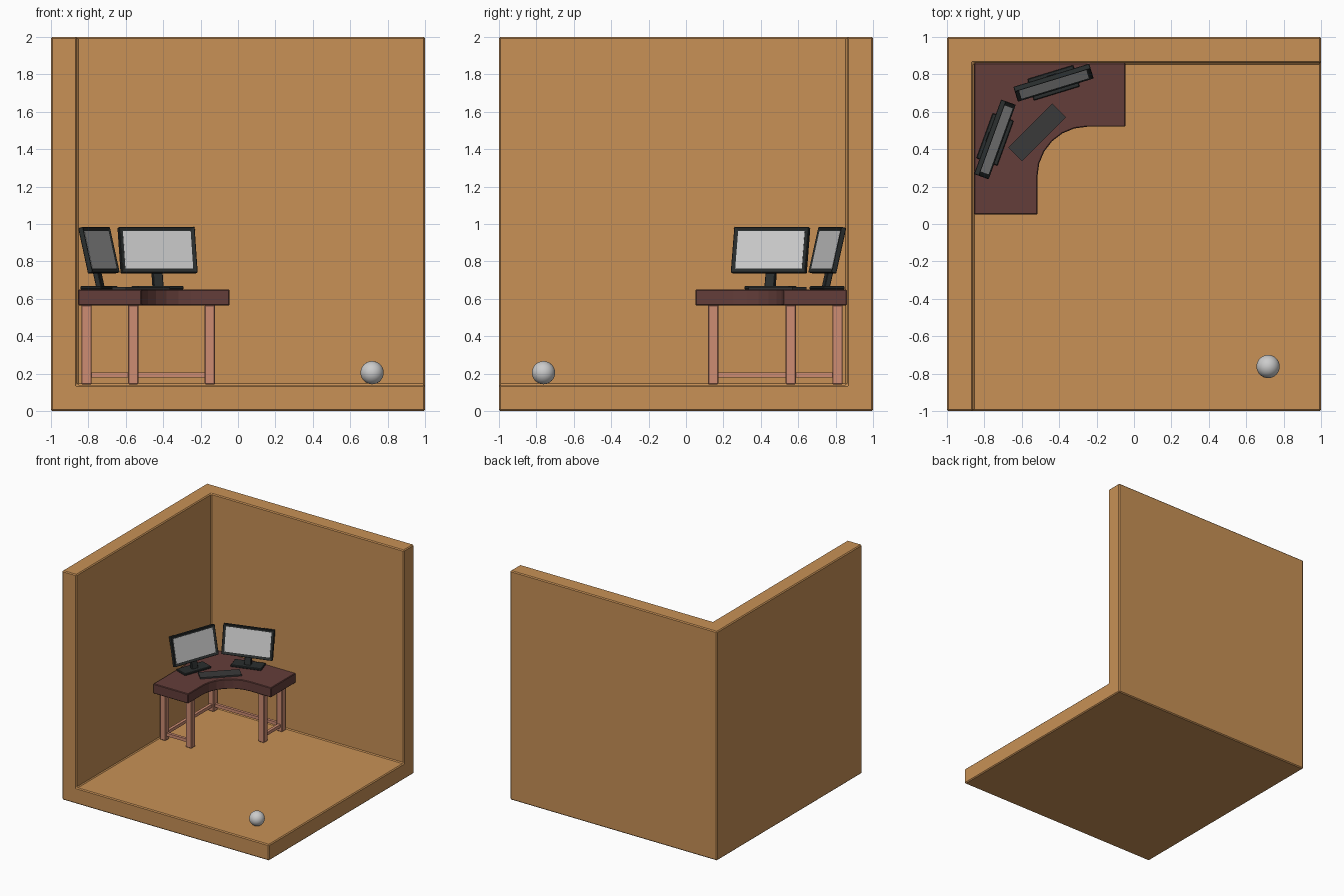
import bpy, bmesh
from math import radians, cos, sin, pi
from mathutils import Matrix, Vector

if "Cube" in bpy.data.objects:
    bpy.data.objects.remove(bpy.data.objects["Cube"])


def material(name, r, g, b):
    m = bpy.data.materials.new(name)
    m.diffuse_color = (r, g, b, 1)
    m.use_nodes = True
    m.node_tree.nodes["Principled BSDF"].inputs["Base Color"].default_value = m.diffuse_color
    return m


ROOM = material("warm_wood", 0.578, 0.283, 0.093)
DESK = material("dark_wood", 0.127, 0.048, 0.042)
LEG = material("pink_wood", 0.61, 0.262, 0.171)
DARK = material("black_plastic", 0.023, 0.027, 0.027)
KEYS = material("charcoal", 0.042, 0.042, 0.042)


def finish(name, bm, mat=None, bevel=0.0, matrix=Matrix()):
    bmesh.ops.recalc_face_normals(bm, faces=bm.faces)
    me = bpy.data.meshes.new(name)
    bm.to_mesh(me)
    bm.free()
    ob = bpy.data.objects.new(name, me)
    ob.matrix_world = matrix
    bpy.context.collection.objects.link(ob)
    if mat:
        me.materials.append(mat)
    if bevel:
        mod = ob.modifiers.new("bevel", 'BEVEL')
        mod.width = bevel
        mod.segments = 1
    return ob


def box(name, centre, size, mat=None, bevel=0.0, matrix=Matrix()):
    bm = bmesh.new()
    bmesh.ops.create_cube(bm, size=1, matrix=Matrix.Translation(centre) @ Matrix.Diagonal((*size, 1)))
    return finish(name, bm, mat, bevel, matrix)


# Room corner: floor and two walls of one cube, thickened inwards
bm = bmesh.new()
bmesh.ops.create_cube(bm, size=2, matrix=Matrix.Translation((0, 0, 1)))
drop = [f for f in bm.faces if f.normal.x > 0.5 or f.normal.y < -0.5 or f.normal.z > 0.5]
bmesh.ops.delete(bm, geom=drop, context='FACES')
me = bpy.data.meshes.new("room_corner")
bm.to_mesh(me)
bm.free()
me.materials.append(ROOM)
room = bpy.data.objects.new("room_corner", me)
bpy.context.collection.objects.link(room)
mod = room.modifiers.new("thickness", 'SOLIDIFY')
mod.thickness, mod.offset, mod.use_even_offset = 0.14, -1, True
mod = room.modifiers.new("bevel", 'BEVEL')
mod.width, mod.segments = 0.008, 1

# L-shaped desk top with a rounded inner corner
outline = [(-0.855, 0.05), (-0.855, 0.86), (-0.045, 0.86), (-0.045, 0.52)]
for i in range(7):
    a = pi / 2 + i * pi / 12
    outline.append((-0.25 + 0.266 * cos(a), 0.254 + 0.266 * sin(a)))
outline.append((-0.516, 0.05))
bm = bmesh.new()
face = bm.faces.new([bm.verts.new((x, y, 0.565)) for x, y in outline])
ext = bmesh.ops.extrude_face_region(bm, geom=[face])
bmesh.ops.translate(bm, vec=(0, 0, 0.085), verts=[v for v in ext["geom"] if isinstance(v, bmesh.types.BMVert)])
finish("desk_top", bm, DESK, 0.005)

# Legs, and stretchers running from leg to leg
legs = [(-0.56, 0.145), (-0.81, 0.145), (-0.81, 0.81), (-0.15, 0.81), (-0.15, 0.56)]
for i, (x, y) in enumerate(legs):
    box(f"desk_leg_{i + 1}", (x, y, 0.355), (0.056, 0.056, 0.425), LEG, 0.005)
for i, (a, b) in enumerate(zip(legs, legs[1:])):
    a, b = Vector(a), Vector(b)
    mid = (a + b) / 2
    box(f"stretcher_{i + 1}", (mid.x, mid.y, 0.193),
        (max(abs(a.x - b.x), 0.025), max(abs(a.y - b.y), 0.025), 0.027), LEG)


def monitor(side, x, y, yaw):
    flat = Matrix.Translation((x, y, 0.65)) @ Matrix.Rotation(radians(yaw), 4, 'Z')
    tilt = flat @ Matrix.Translation((0, 0, 0.21)) @ Matrix.Rotation(radians(-13), 4, 'X')
    # Frame with a recessed front
    bm = bmesh.new()
    bmesh.ops.create_cube(bm, size=1, matrix=Matrix.Diagonal((0.424, 0.03, 0.25, 1)))
    front = [f for f in bm.faces if f.normal.y < -0.5]
    bmesh.ops.inset_region(bm, faces=front, thickness=0.022)
    bmesh.ops.translate(bm, vec=(0, 0.008, 0), verts=front[0].verts)
    finish(f"{side}_monitor_frame", bm, DARK, 0.003, tilt)
    box(f"{side}_monitor_screen", (0, -0.006, 0), (0.379, 0.006, 0.205), None, 0, tilt)
    # Stand
    box(f"{side}_monitor_mount", (0, 0.018, -0.03), (0.10, 0.02, 0.10), DARK, 0.003, tilt)
    box(f"{side}_monitor_stem", (0, 0.037, -0.11), (0.055, 0.03, 0.18), DARK, 0.003, tilt)
    box(f"{side}_monitor_base", (0, 0, 0.009), (0.256, 0.12, 0.018), DARK, 0.004, flat)


monitor("left", -0.743, 0.452, 70)
monitor("right", -0.43, 0.755, 17)

# Keyboard
box("keyboard", (0, 0, 0.006), (0.333, 0.105, 0.012), KEYS, 0,
    Matrix.Translation((-0.518, 0.49, 0.65)) @ Matrix.Rotation(radians(45), 4, 'Z'))

# Ball on the floor
bm = bmesh.new()
bmesh.ops.create_uvsphere(bm, u_segments=32, v_segments=16, radius=0.062)
ball = finish("ball", bm, None, 0, Matrix.Translation((0.717, -0.762, 0.205)))
for p in ball.data.polygons:
    p.use_smooth = True
